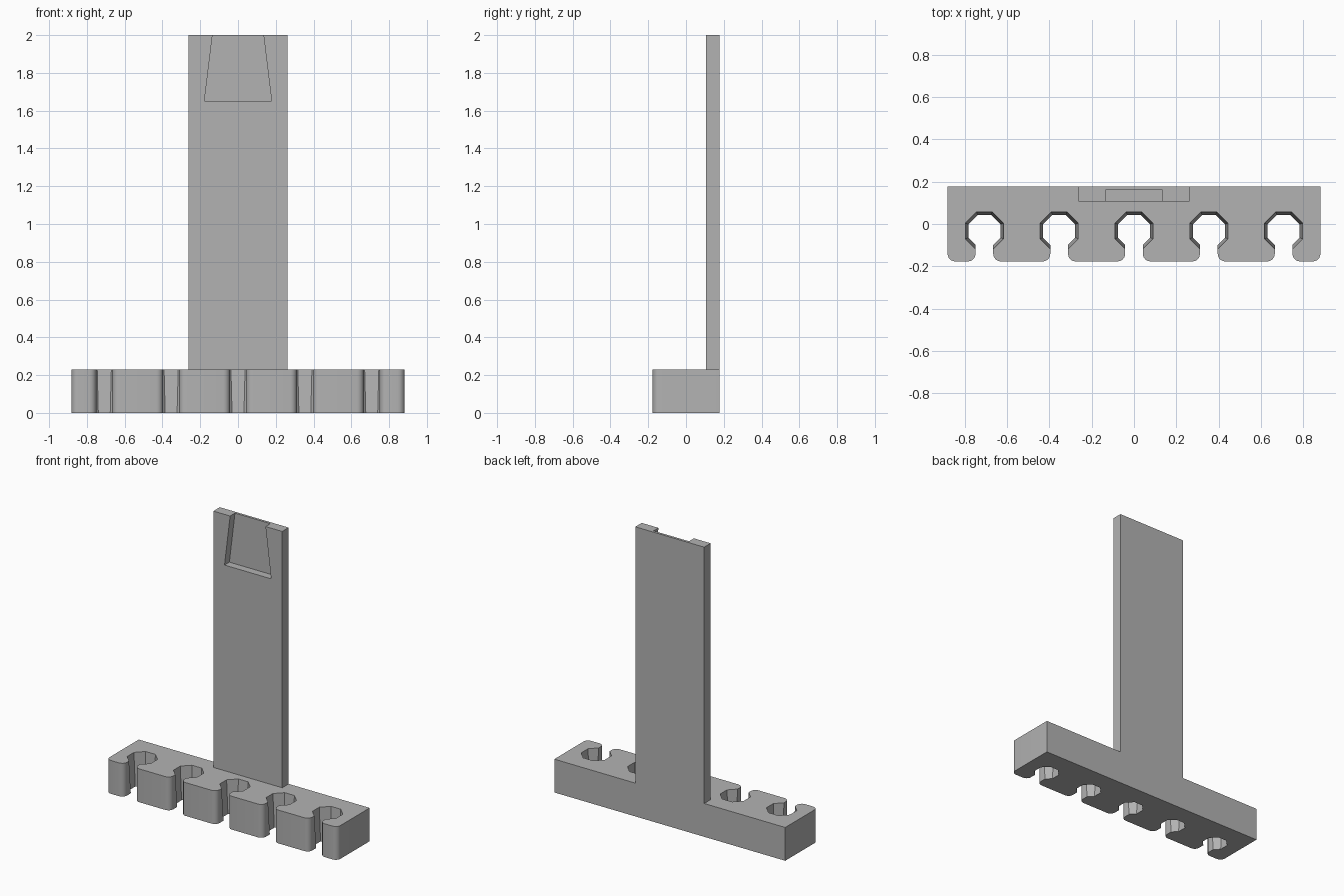
import bpy
import bmesh
from math import cos, sin, radians, sqrt

cube = bpy.data.objects.get("Cube")
if cube:
    bpy.data.objects.remove(cube, do_unlink=True)

grey = bpy.data.materials.new("plain grey")
grey.use_nodes = True
colour = (0.45, 0.45, 0.45, 1)
grey.diffuse_color = colour
grey.node_tree.nodes["Principled BSDF"].inputs["Base Color"].default_value = colour


def loft(name, start, end):
    """Closed solid between two matching outlines."""
    bm = bmesh.new()
    a = [bm.verts.new(p) for p in start]
    b = [bm.verts.new(p) for p in end]
    bm.faces.new(a[::-1])
    bm.faces.new(b)
    n = len(a)
    for i in range(n):
        j = (i + 1) % n
        bm.faces.new((a[i], a[j], b[j], b[i]))
    bmesh.ops.recalc_face_normals(bm, faces=bm.faces)
    mesh = bpy.data.meshes.new(name)
    bm.to_mesh(mesh)
    bm.free()
    mesh.materials.append(grey)
    obj = bpy.data.objects.new(name, mesh)
    bpy.context.collection.objects.link(obj)
    return obj


HALF_WIDTH, FRONT, BACK, BASE_TOP = 0.882, -0.177, 0.177, 0.23
ROUND, SLOT, PITCH, HOLE_Y = 0.036, 0.042, 0.354, -0.033


def arc(cx, first):
    """Quarter round on the front edge."""
    angles = [radians(first + 15 * i) for i in range(7)]
    return [(cx + ROUND * cos(t), FRONT + ROUND + ROUND * sin(t)) for t in angles]


def rack_outline(r, z):
    """Bar outline with five open octagonal holes of inner radius r."""
    h = r * (sqrt(2) - 1)
    neck = SLOT - r * sqrt(2)
    octagon = [(-SLOT, neck), (-r, -h), (-r, h), (-h, r),
               (h, r), (r, h), (r, -h), (SLOT, neck)]
    pts = arc(-HALF_WIDTH + ROUND, 180)
    for i in range(-2, 3):
        cx = i * PITCH
        pts += arc(cx - SLOT - ROUND, 270)
        pts += [(cx + x, HOLE_Y + y) for x, y in octagon]
        pts += arc(cx + SLOT + ROUND, 180)
    pts += arc(HALF_WIDTH - ROUND, 270)
    pts += [(HALF_WIDTH, BACK), (-HALF_WIDTH, BACK)]
    return [(x, y, z) for x, y in pts]


# Rack bar, its holes tapering downwards
rack = loft("rack_bar", rack_outline(0.076, 0), rack_outline(0.09, BASE_TOP))


def plate(name, low, high, z0, z1, y0, y1):
    """Upright trapezoid slab, half widths low and high."""
    shape = [(-low, z0), (low, z0), (high, z1), (-high, z1)]
    return loft(name, [(x, y0, z) for x, z in shape], [(x, y1, z) for x, z in shape])


# Upright handle with a tapered pocket open at the top
handle = plate("upright_handle", 0.263, 0.263, BASE_TOP, 2, 0.107, BACK)
cutter = plate("pocket_cutter", 0.178, 0.129, 1.65, 2.05, 0.05, 0.16)
cutter.hide_render = True
cut = handle.modifiers.new("pocket", "BOOLEAN")
cut.object = cutter
cut.operation = "DIFFERENCE"
cut.solver = "EXACT"
bpy.context.view_layer.objects.active = handle
bpy.ops.object.modifier_apply(modifier=cut.name)
bpy.data.objects.remove(cutter, do_unlink=True)

# Smooth only the rounded corners
bpy.ops.object.select_all(action="DESELECT")
rack.select_set(True)
bpy.context.view_layer.objects.active = rack
bpy.ops.object.shade_smooth_by_angle(angle=radians(30))
